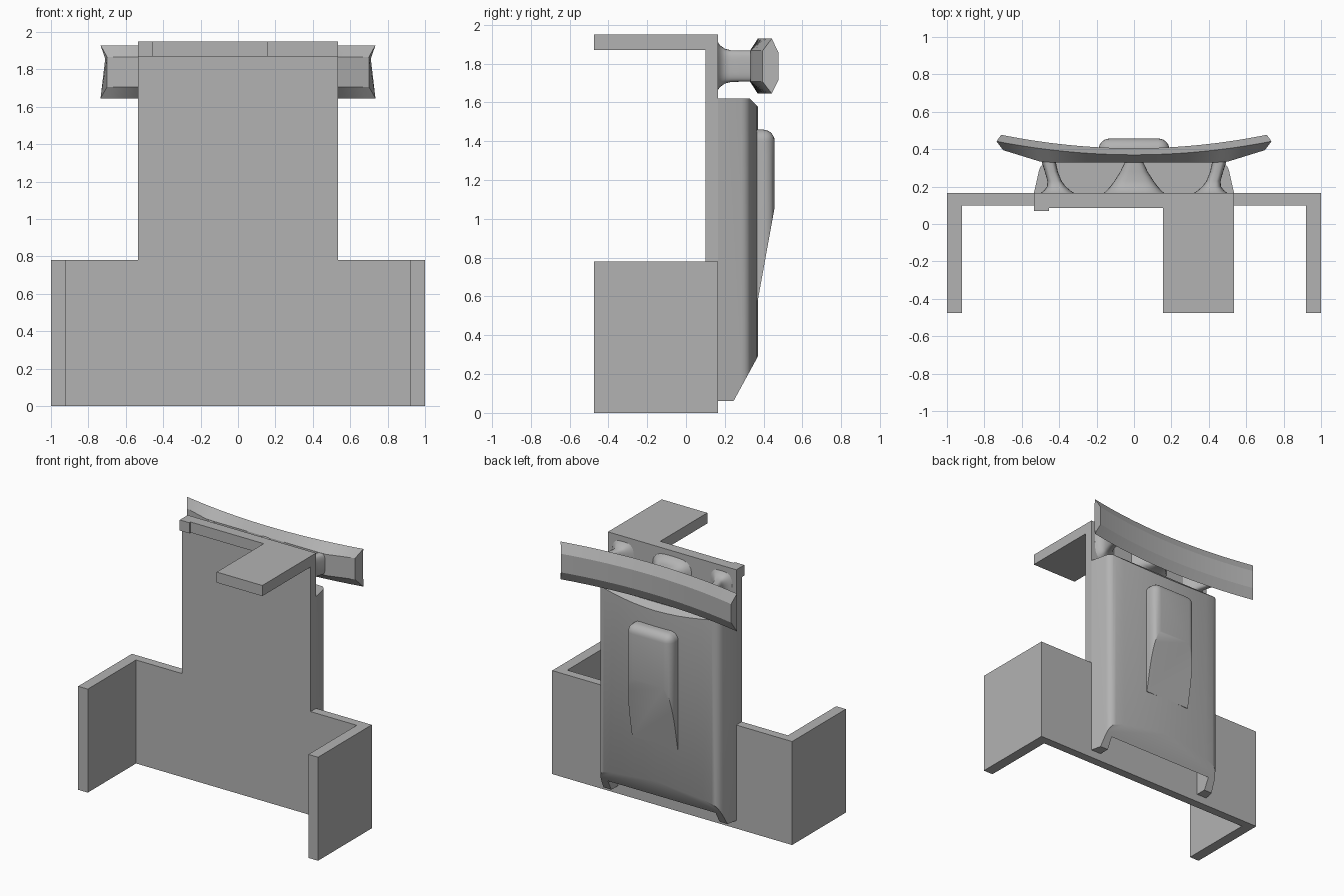
import bpy
import bmesh
import math

if "Cube" in bpy.data.objects:
    bpy.data.objects.remove(bpy.data.objects["Cube"], do_unlink=True)

grey = bpy.data.materials.new("plain grey")
grey.use_nodes = True
GREY = (0.45, 0.45, 0.45, 1)
grey.diffuse_color = GREY
grey.node_tree.nodes["Principled BSDF"].inputs["Base Color"].default_value = GREY


def finish(name, bm):
    bmesh.ops.recalc_face_normals(bm, faces=bm.faces)
    mesh = bpy.data.meshes.new(name)
    bm.to_mesh(mesh)
    bm.free()
    mesh.materials.append(grey)
    obj = bpy.data.objects.new(name, mesh)
    bpy.context.collection.objects.link(obj)
    return obj


def loft(name, rings):
    """Skin a list of closed rings and cap both ends."""
    bm = bmesh.new()
    rows = [[bm.verts.new(p) for p in ring] for ring in rings]
    n = len(rows[0])
    for a, b in zip(rows, rows[1:]):
        for i in range(n):
            j = (i + 1) % n
            bm.faces.new((a[i], a[j], b[j], b[i]))
    bm.faces.new(rows[0])
    bm.faces.new(rows[-1])
    return finish(name, bm)


def prism(name, profile, axis, lo, hi):
    """Extrude a 2D profile along an axis (0 = x, 1 = y, 2 = z)."""
    def place(p, t):
        q = list(p)
        q.insert(axis, t)
        return q
    return loft(name, [[place(p, t) for p in profile] for t in (lo, hi)])


def box(name, x0, x1, y0, y1, z0, z1):
    return prism(name, [(x0, y0), (x1, y0), (x1, y1), (x0, y1)], 2, z0, z1)


def activate(obj):
    bpy.ops.object.select_all(action='DESELECT')
    obj.select_set(True)
    bpy.context.view_layer.objects.active = obj


def cut(obj, cutter):
    mod = obj.modifiers.new("cut", 'BOOLEAN')
    mod.operation = 'DIFFERENCE'
    mod.solver = 'EXACT'
    mod.object = cutter
    activate(obj)
    bpy.ops.object.modifier_apply(modifier=mod.name)
    bpy.data.objects.remove(cutter, do_unlink=True)


def smooth(obj, degrees=30):
    activate(obj)
    bpy.ops.object.shade_smooth_by_angle(angle=math.radians(degrees))


def mirrored(half):
    """Complete a profile that runs from the right edge to the middle."""
    return half + [(-x, y) for x, y in reversed(half) if x > 0]


# Bracket: T-shaped wall, side wings, top edge and top tab
BACK, FRONT = 0.165, -0.475
wall_half = [(0.92, 0), (0.92, 0.78), (0.535, 0.78), (0.535, 1.87)]
prism("back_wall", mirrored(wall_half), 1, 0.10, BACK)
for side, name in ((1, "left_wing"), (-1, "right_wing")):
    x0, x1 = sorted((side * 0.92, side))
    box(name, x0, x1, FRONT, BACK, 0, 0.78)
box("top_edge", -0.455, 0.155, 0.085, BACK, 1.87, 1.95)
box("top_lip", -0.535, -0.455, 0.07, BACK, 1.87, 1.95)
box("top_tab", 0.155, 0.535, FRONT, BACK, 1.87, 1.95)

# Housing: domed shell, hollow from below, with slanted ends
shell_half = [(0.535, BACK), (0.508, 0.285), (0.502, 0.302), (0.49, 0.318),
              (0.473, 0.329), (0.45, 0.336), (0.38, 0.346), (0.28, 0.357),
              (0.19, 0.365), (0.09, 0.370), (0, 0.372)]
housing = prism("housing", mirrored(shell_half), 2, 0.06, 1.62)
cut(housing, box("hollow", -0.45, 0.45, 0.1, 0.29, -0.1, 1.55))
cut(housing, prism("base_slant", [(0.212, 0), (0.419, 0.38), (0.6, 0.38), (0.6, 0)],
                   0, -0.8, 0.8))
cut(housing, prism("top_slant", [(0.31, 1.64), (0.45, 1.50), (0.45, 1.64)],
                   0, -0.8, 0.8))
smooth(housing)

# Raised tongue: rounded block sliced along a slope
tongue = box("tongue", -0.19, 0.19, 0.30, 0.457, 0.58, 1.46)
bevel = tongue.modifiers.new("round", 'BEVEL')
bevel.limit_method = 'WEIGHT'
bevel.width = 0.06
bevel.segments = 6
weights = tongue.data.attributes.new("bevel_weight_edge", 'FLOAT', 'EDGE')
for edge in tongue.data.edges:
    a, b = (tongue.data.vertices[i].co for i in edge.vertices)
    on_back = a.y > 0.4 and b.y > 0.4
    on_top = a.z > 1 and b.z > 1
    on_base = a.z < 1 and b.z < 1
    inner = a.y < 0.4 and b.y < 0.4
    weights.data[edge.index].value = float((on_back or on_top) and not on_base and not inner)
activate(tongue)
bpy.ops.object.modifier_apply(modifier=bevel.name)
cut(tongue, prism("slope", [(0.352, 0.48), (0.457, 1.06), (0.6, 1.06), (0.6, 0.48)],
                  0, -0.4, 0.4))
smooth(tongue)

# Bowed bar: six-sided section swept along an arc
MID = 1.787
rings = []
STEPS = 28
for i in range(STEPS + 1):
    t = 2 * i / STEPS - 1
    bow = 0.072 * t * t
    front = 0.33 + 0.065 * max(0, abs(t) - 0.7) / 0.3
    section = [(0.70, front, -0.08), (0.735, 0.37 + bow, -0.142),
               (0.71, 0.405 + bow, -0.07), (0.71, 0.405 + bow, 0.07),
               (0.735, 0.37 + bow, 0.142), (0.70, front, 0.08)]
    rings.append([(t * x, y, MID + z) for x, y, z in section])
smooth(loft("bowed_bar", rings), 20)


# Struts: rounded posts flaring into the wall
def strut(name, stations):
    rings = []
    for y, xc, hx, hz in stations:
        ring = []
        for k in range(32):
            a = math.tau * k / 32
            c, s = math.cos(a), math.sin(a)
            ring.append((xc + hx * math.copysign(abs(c) ** 0.6, c), y,
                         MID + hz * math.copysign(abs(s) ** 0.6, s)))
        rings.append(ring)
    smooth(loft(name, rings), 50)


strut("middle_strut", [(0.16, 0, 0.17, 0.13), (0.175, 0, 0.15, 0.108),
                       (0.2, 0, 0.127, 0.09), (0.23, 0, 0.105, 0.082),
                       (0.28, 0, 0.073, 0.08), (0.34, 0, 0.045, 0.08)])
for side, name in ((1, "left_strut"), (-1, "right_strut")):
    strut(name, [(0.16, side * 0.41, 0.1, 0.13), (0.175, side * 0.41, 0.075, 0.108),
                 (0.2, side * 0.415, 0.05, 0.09), (0.23, side * 0.425, 0.038, 0.082),
                 (0.28, side * 0.442, 0.035, 0.08), (0.34, side * 0.458, 0.038, 0.08)])
